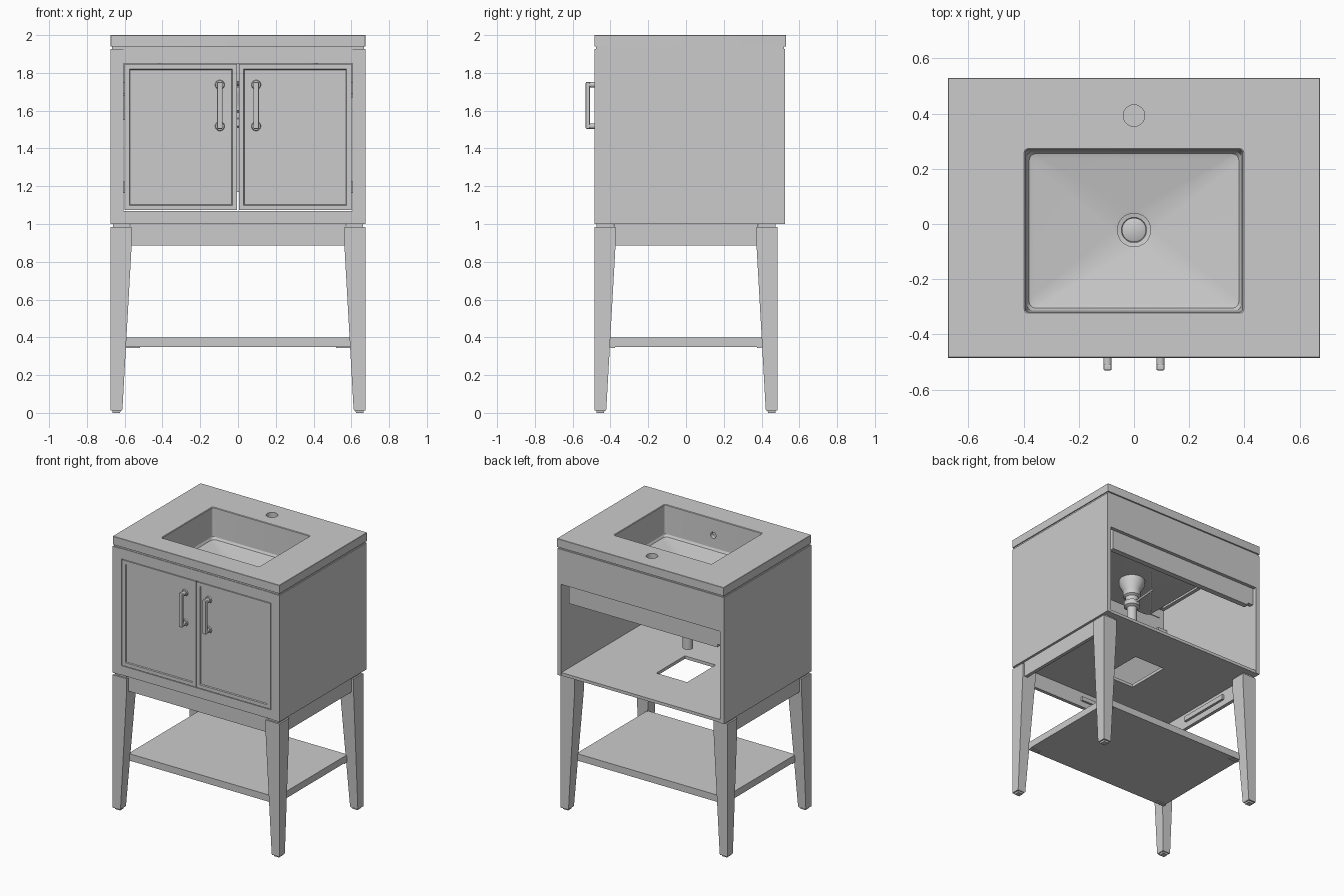
import bpy, bmesh
from math import pi, cos, sin, radians
from mathutils import Vector, Matrix

if "Cube" in bpy.data.objects:
    bpy.data.objects.remove(bpy.data.objects["Cube"])


def shade(ob, angle=35):
    bpy.context.view_layer.objects.active = ob
    bpy.ops.object.select_all(action='DESELECT')
    ob.select_set(True)
    bpy.ops.object.shade_smooth_by_angle(angle=radians(angle))


def finish(bm, name, smooth=False, bevel=0):
    bmesh.ops.recalc_face_normals(bm, faces=bm.faces)
    me = bpy.data.meshes.new(name)
    bm.to_mesh(me)
    bm.free()
    ob = bpy.data.objects.new(name, me)
    bpy.context.collection.objects.link(ob)
    if bevel:
        m = ob.modifiers.new("bevel", 'BEVEL')
        m.width, m.segments = bevel, 2
    if smooth:
        shade(ob)
    return ob


def box(name, x0, x1, y0, y1, z0, z1, bevel=0):
    bm = bmesh.new()
    mat = Matrix.Translation(((x0 + x1) / 2, (y0 + y1) / 2, (z0 + z1) / 2)) @ \
        Matrix.Diagonal((abs(x1 - x0), abs(y1 - y0), abs(z1 - z0), 1))
    bmesh.ops.create_cube(bm, size=1, matrix=mat)
    return finish(bm, name, bevel=bevel)


def cylinder(name, p0, p1, r, segs=24, r2=None):
    p0, p1 = Vector(p0), Vector(p1)
    d = p1 - p0
    bm = bmesh.new()
    mat = Matrix.Translation((p0 + p1) / 2) @ d.to_track_quat('Z', 'Y').to_matrix().to_4x4()
    bmesh.ops.create_cone(bm, cap_ends=True, segments=segs, radius1=r,
                          radius2=r if r2 is None else r2, depth=d.length, matrix=mat)
    return finish(bm, name, smooth=True)


def rect(x0, x1, y0, y1, z, r=0, k=6):
    """Rectangle ring, rounded corners when r > 0 (k steps per corner)."""
    if not r:
        return [Vector(p) for p in ((x1, y1, z), (x0, y1, z), (x0, y0, z), (x1, y0, z))]
    pts = []
    for i, (cx, cy) in enumerate(((x1 - r, y1 - r), (x0 + r, y1 - r), (x0 + r, y0 + r), (x1 - r, y0 + r))):
        for j in range(k + 1):
            a = (i + j / k) * pi / 2
            pts.append(Vector((cx + r * cos(a), cy + r * sin(a), z)))
    return pts


def circle(cx, cy, r, z, n):
    return [Vector((cx + r * cos(2 * pi * i / n), cy + r * sin(2 * pi * i / n), z)) for i in range(n)]


def loft(name, rings, cyclic=False, place=lambda p: p, smooth=False):
    bm = bmesh.new()
    vs = [[bm.verts.new(place(p)) for p in ring] for ring in rings]
    n = len(vs[0])
    for a, b in zip(vs, vs[1:] + (vs[:1] if cyclic else [])):
        for i in range(n):
            bm.faces.new((a[i], a[(i + 1) % n], b[(i + 1) % n], b[i]))
    if not cyclic:
        bm.faces.new(vs[0])
        bm.faces.new(vs[-1])
    return finish(bm, name, smooth=smooth)


def cut(ob, cutter):
    cutter.hide_render = True
    m = ob.modifiers.new("hole", 'BOOLEAN')
    m.operation, m.object, m.solver = 'DIFFERENCE', cutter, 'EXACT'
    bpy.context.view_layer.objects.active = ob
    bpy.ops.object.modifier_apply(modifier=m.name)
    bpy.data.objects.remove(cutter)


# Sink top: slab and basin as one closed shell, open at the drain
DX, DY, N = 0, -0.022, 28
sink = loft("sink_top", [
    circle(DX, DY, .05, 1.727, N),
    rect(-.40, .40, -.325, .275, 1.735, .04),
    rect(-.42, .42, -.345, .295, 1.755, .04),
    rect(-.42, .42, -.345, .295, 1.939, .03),
    rect(-.675, .675, -.485, .53, 1.939, .004),
    rect(-.675, .675, -.485, .53, 1.998, .004),
    rect(-.673, .673, -.483, .528, 2.0, .004),
    rect(-.398, .398, -.323, .273, 2.0, .014),
    rect(-.394, .394, -.319, .269, 1.996, .012),
    rect(-.388, .388, -.313, .263, 1.79, .02),
    rect(-.380, .380, -.305, .255, 1.774, .025),
    rect(-.362, .362, -.287, .237, 1.768, .03),
    circle(DX, DY, .072, 1.757, N),
    circle(DX, DY, .05, 1.750, N)], cyclic=True)
cut(sink, cylinder("faucet_cutter", (0, .393, 1.9), (0, .393, 2.05), .039, 32))
cut(sink, cylinder("overflow_cutter", (0, -.36, 1.88), (0, -.28, 1.88), .022, 24))
shade(sink, 22)


def spin(name, profile):
    return loft(name, [circle(DX, DY, r, z, 32) for r, z in profile], smooth=True)


# Drain: stopper, flange, body and tail pipe
spin("drain", [(.042, 1.752), (.046, 1.757), (.062, 1.760), (.062, 1.752), (.05, 1.748), (.05, 1.725),
               (.088, 1.725), (.088, 1.69), (.06, 1.64), (.06, 1.60), (.045, 1.59), (.045, 1.56),
               (.055, 1.555), (.055, 1.52), (.035, 1.51), (.035, 1.17)])
spin("drain_stopper", [(.044, 1.752), (.044, 1.766), (.038, 1.770)])
cylinder("stopper_lever", (DX, DY, 1.54), (DX, .2, 1.56), .008, 12)
cylinder("stopper_rod", (DX, .18, 1.40), (DX, .18, 1.70), .006, 12)

# Recessed strip between sink and cabinet
loft("top_shadow_strip", [rect(-a, a, b, c, z) for a, b, c, z in (
    (.668, -.477, .519, 1.92), (.668, -.477, .519, 1.94),
    (.62, -.43, .47, 1.94), (.62, -.43, .47, 1.92))], cyclic=True)

# Cabinet carcass
for s, side in ((-1, "left"), (1, "right")):
    box(side + "_side_panel", s * .675, s * .645, -.455, .525, 1.0, 1.926)
    box(side + "_front_stile", s * .675, s * .605, -.485, -.455, 1.0, 1.926)
box("top_front_rail", -.605, .605, -.481, -.45, 1.85, 1.926)
box("bottom_front_rail", -.605, .605, -.481, -.45, 1.0, 1.068)
box("back_panel", -.645, .645, .50, .525, 1.67, 1.926)
box("back_cross_bar", -.60, .60, .455, .495, 1.53, 1.75)
box("cross_bar_bracket", -.60, -.645, .46, .49, 1.55, 1.68)
loft("cabinet_floor", [rect(-a, a, b, c, z) for a, b, c, z in (
    (.645, -.455, .52, 1.0), (.645, -.455, .52, 1.022),
    (.125, -.165, .165, 1.022), (.125, -.165, .165, 1.0))], cyclic=True)

# Doors with shallow recessed panel, bar handles and hinges
for s, side in ((-1, "left"), (1, "right")):
    x0, x1 = sorted((s * .004, s * .601))
    z0, z1 = 1.073, 1.846

    def ring(i, d):
        return rect(x0 + i, x1 - i, z0 + i, z1 - i, d)
    loft(side + "_door", [ring(0, .45), ring(0, .483), ring(.026, .483), ring(.030, .476)],
         place=lambda p: (p.x, -p.z, p.y))
    hx = s * .096
    for z in (1.518, 1.737):
        cylinder(side + "_handle_base", (hx, -.474, z), (hx, -.484, z), .026, 24, .022)
        cylinder(side + "_handle_post", (hx, -.475, z), (hx, -.52, z), .015, 20)
    box(side + "_handle_grip", hx - .015, hx + .015, -.531, -.508, 1.503, 1.752, bevel=.006)
    for z in (1.195, 1.72):
        box(side + "_door_hinge", s * .57, s * .645, -.45, -.42, z - .03, z + .03)

# Tapered legs with foot glide and top spacer
for sx, a in ((-1, "left"), (1, "right")):
    for sy, b in ((-1, "front"), (1, "back")):
        Y = .485

        def leg_ring(w, z, o=0):
            return rect(sx * (.675 - o), sx * (.675 - w + o), sy * (Y - o), sy * (Y - w + o), z)
        nm = f"{b}_{a}_leg"
        loft(nm, [leg_ring(.059, .012), leg_ring(.063, .018), leg_ring(.112, .89), leg_ring(.112, .985)])
        loft(nm + "_glide", [leg_ring(.063, 0, .012), leg_ring(.063, .014, .01)])
        loft(nm + "_spacer", [leg_ring(.112, .98, .012), leg_ring(.112, 1.002, .012)])
        # Thin support plate under each shelf corner
        box(f"{b}_{a}_shelf_plate", sx * .60, sx * .52, sy * .40, sy * .375, .344, .352)

# Aprons and their inner cleats
box("front_apron", -.57, .57, -.465, -.44, .887, 1.0)
box("front_apron_cleat", -.1, .1, -.44, -.425, .93, .96)
for s, side in ((-1, "left"), (1, "right")):
    box(side + "_apron", s * .658, s * .633, -.38, .38, .887, 1.0)
    box(side + "_apron_cleat", s * .633, s * .615, -.2, .2, .93, .965)

# Open lower shelf
box("lower_shelf", -.60, .60, -.41, .41, .35, .40)
